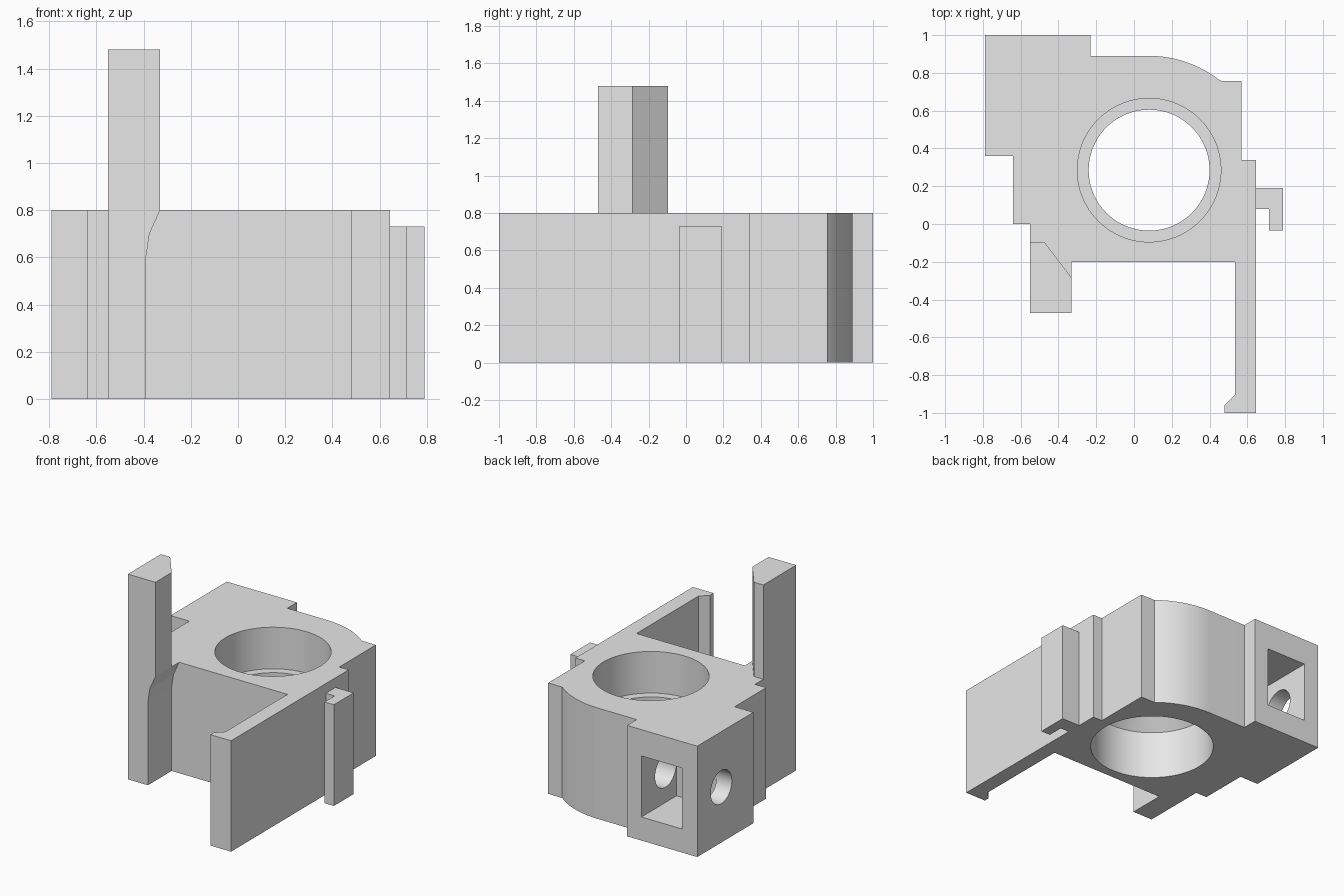
import bpy, bmesh, math
from mathutils import Matrix

cube = bpy.data.objects.get("Cube")
if cube:
    bpy.data.objects.remove(cube, do_unlink=True)

grey = bpy.data.materials.new("plain_grey")
grey.use_nodes = True
grey.diffuse_color = (0.8, 0.8, 0.8, 1)
grey.node_tree.nodes["Principled BSDF"].inputs["Base Color"].default_value = (0.8, 0.8, 0.8, 1)


def make(name, bm):
    bmesh.ops.recalc_face_normals(bm, faces=bm.faces)
    mesh = bpy.data.meshes.new(name)
    bm.to_mesh(mesh)
    bm.free()
    mesh.materials.append(grey)
    ob = bpy.data.objects.new(name, mesh)
    bpy.context.collection.objects.link(ob)
    return ob


def prism(name, outline, low, high, axis="z"):
    """Extrude a closed outline along z (xy outline) or along y (xz outline)."""
    place = (lambda a, b: (a, b, low)) if axis == "z" else (lambda a, b: (a, low, b))
    bm = bmesh.new()
    face = bm.faces.new([bm.verts.new(place(a, b)) for a, b in outline])
    grown = bmesh.ops.extrude_face_region(bm, geom=[face])["geom"]
    move = (0, 0, high - low) if axis == "z" else (0, high - low, 0)
    bmesh.ops.translate(bm, vec=move, verts=[v for v in grown if isinstance(v, bmesh.types.BMVert)])
    return make(name, bm)


def lathe(name, profile, centre, steps=96):
    """Closed solid of revolution from (radius, z) points, capped at both ends."""
    bm = bmesh.new()
    rings = []
    for r, z in profile:
        rings.append([bm.verts.new((centre[0] + r * math.cos(math.tau * i / steps),
                                    centre[1] + r * math.sin(math.tau * i / steps), z))
                      for i in range(steps)])
    for a, b in zip(rings, rings[1:]):
        for i in range(steps):
            j = (i + 1) % steps
            bm.faces.new((a[i], a[j], b[j], b[i]))
    bm.faces.new(rings[0])
    bm.faces.new(rings[-1])
    return make(name, bm)


def cut(target, cutter):
    """Subtract a cutter and discard it."""
    cutter.hide_render = True
    mod = target.modifiers.new("cut", "BOOLEAN")
    mod.operation = "DIFFERENCE"
    mod.solver = "EXACT"
    mod.object = cutter
    bpy.context.view_layer.objects.active = target
    bpy.ops.object.modifier_apply(modifier=mod.name)
    bpy.data.objects.remove(cutter, do_unlink=True)


# Main block with rounded back shoulder and long front wall with a hooked tip
centre = (0.08, 0.285)
shoulder = [(centre[0] + 0.605 * math.sin(t), centre[1] + 0.605 * math.cos(t))
            for t in (math.radians(38.5) * i / 16 for i in range(17))]
outline = [(-0.79, 1), (-0.23, 1), (-0.23, 0.89)] + shoulder + [
    (0.57, 0.757), (0.57, 0.34), (0.645, 0.34), (0.645, -1), (0.48, -1), (0.48, -0.96),
    (0.535, -0.905), (0.535, -0.2), (-0.55, -0.2), (-0.55, 0), (-0.64, 0),
    (-0.64, 0.36), (-0.79, 0.36)]
body = prism("main_block", outline, 0, 0.8)

# Stepped bore with an inner ledge
cut(body, lathe("bore_cutter", [(0.415, -0.1), (0.415, 0.35), (0.32, 0.45), (0.32, 0.5),
                                (0.38, 0.5), (0.38, 0.9)], centre))

# Square pocket in the back face, crossed by a round screw hole from the side
cut(body, prism("pocket_cutter", [(-0.67, 0.6), (-0.345, 0.6), (-0.345, 1.1), (-0.67, 1.1)], 0.17, 0.61))
bm = bmesh.new()
bmesh.ops.create_cone(bm, cap_ends=True, segments=48, radius1=0.12, radius2=0.12, depth=0.75,
                      matrix=Matrix.Translation((-0.525, 0.726, 0.4)) @ Matrix.Rotation(math.pi / 2, 4, "Y"))
cut(body, make("screw_hole_cutter", bm))

# Front arm that flares to carry the post
prism("front_arm", [(-0.55, 0), (-0.39, 0), (-0.39, 0.6), (-0.375, 0.7), (-0.33, 0.8), (-0.55, 0.8)],
      -0.47, -0.2, "y")

# Tall post with a chamfered rear corner
prism("tall_post", [(-0.55, -0.47), (-0.33, -0.47), (-0.33, -0.285), (-0.475, -0.095), (-0.55, -0.095)],
      0.8, 1.48)

# Hooked clip on the left side
prism("side_clip", [(0.645, 0.08), (0.715, 0.08), (0.715, -0.035), (0.79, -0.035), (0.79, 0.19),
                    (0.645, 0.19)], 0, 0.73)

# Smooth curved walls, keep corners sharp
bpy.ops.object.select_all(action="DESELECT")
body.select_set(True)
bpy.context.view_layer.objects.active = body
bpy.ops.object.shade_smooth_by_angle(angle=math.radians(20))
